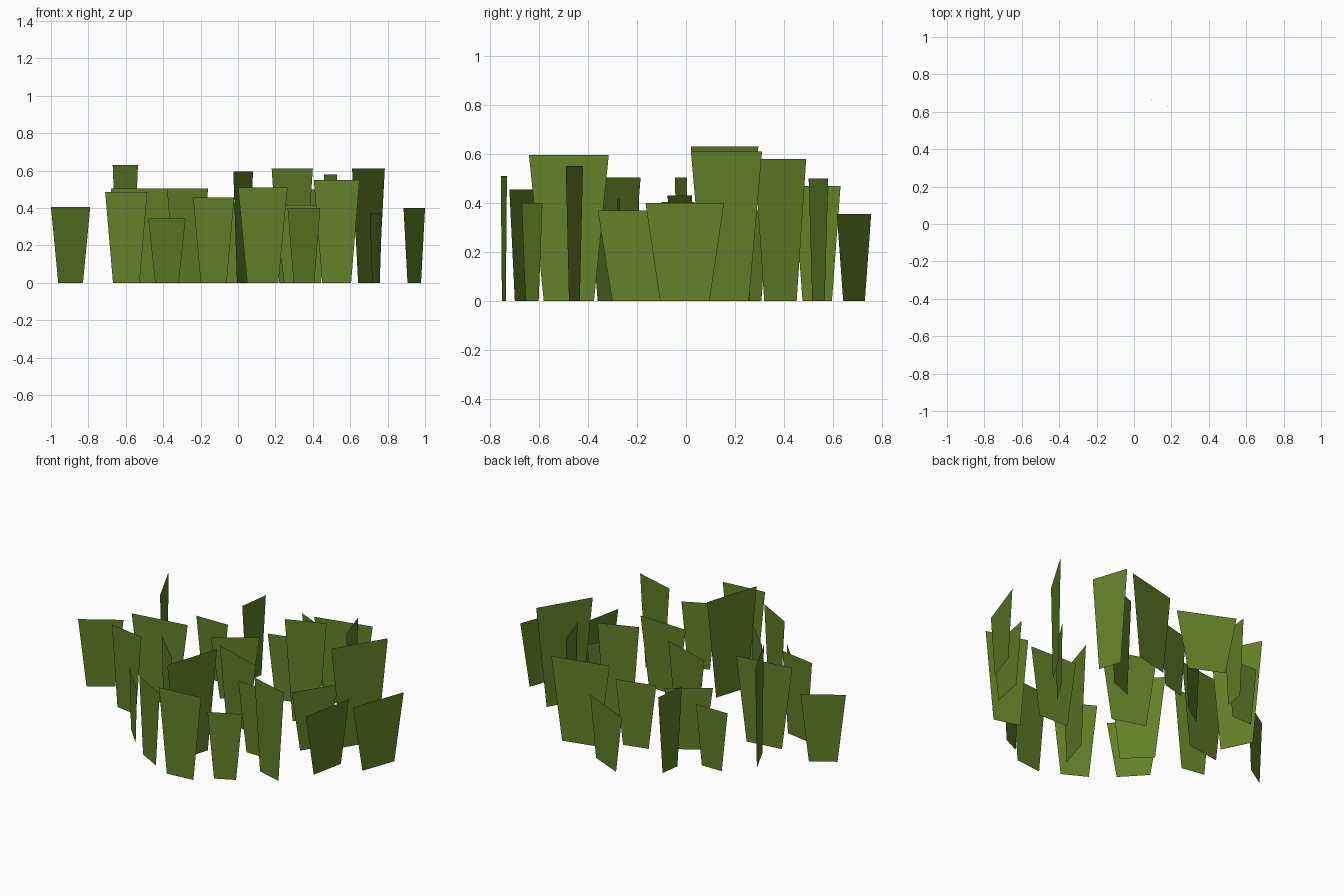
import bpy
from mathutils import Vector

green = bpy.data.materials.new("grass_green")
green.diffuse_color = (0.125, 0.215, 0.021, 1)

BASE_RATIO = 0.63  # foot width relative to tip width

# Each blade: top edge x1, y1, x2, y2, then height
BLADES = [
    (-0.10, 0.755, 0.21, 0.615, 0.355), (0.16, 0.50, 0.495, 0.58, 0.50),
    (-0.255, 0.63, -0.28, 0.44, 0.47), (-0.55, 0.388, -0.34, 0.39, 0.36),
    (-0.06, 0.37, 0.17, 0.43, 0.39), (0.46, 0.49, 0.53, 0.28, 0.58),
    (-0.31, 0.185, -0.09, 0.335, 0.37), (0.18, 0.19, 0.40, 0.275, 0.61),
    (-0.67, 0.295, -0.535, 0.02, 0.63), (-1.0, -0.10, -0.79, 0.035, 0.405),
    (-0.68, -0.045, -0.34, 0.005, 0.505), (-0.14, 0.025, 0.17, -0.075, 0.43),
    (0.45, -0.13, 0.595, 0.10, 0.36), (0.61, 0.02, 0.785, 0.31, 0.61),
    (0.885, -0.165, 1.0, 0.155, 0.40), (-0.71, -0.19, -0.485, -0.23, 0.485),
    (-0.38, -0.185, -0.16, -0.40, 0.505), (0.19, -0.27, 0.50, -0.28, 0.415),
    (0.705, -0.36, 0.77, -0.04, 0.37), (-0.48, -0.35, -0.28, -0.565, 0.345),
    (-0.24, -0.60, -0.02, -0.72, 0.455), (-0.025, -0.64, 0.08, -0.315, 0.595),
    (0.405, -0.42, 0.65, -0.49, 0.55), (0.265, -0.67, 0.44, -0.585, 0.40),
    (0.0, -0.755, 0.265, -0.73, 0.51),
]


def add_blade(index, x1, y1, x2, y2, height):
    """Upright flat blade, wider at the top than at the foot."""
    a, b = Vector((x1, y1, 0)), Vector((x2, y2, 0))
    mid, half = (a + b) / 2, (b - a) / 2
    up = Vector((0, 0, height))
    foot = half * BASE_RATIO
    mesh = bpy.data.meshes.new(f"grass_blade_{index}")
    mesh.from_pydata([mid - foot, mid + foot, mid + half + up, mid - half + up],
                     [], [(0, 1, 2, 3)])
    mesh.materials.append(green)
    bpy.context.collection.objects.link(
        bpy.data.objects.new(f"grass_blade_{index}", mesh))


# Tuft of blades
for i, blade in enumerate(BLADES, 1):
    add_blade(i, *blade)
